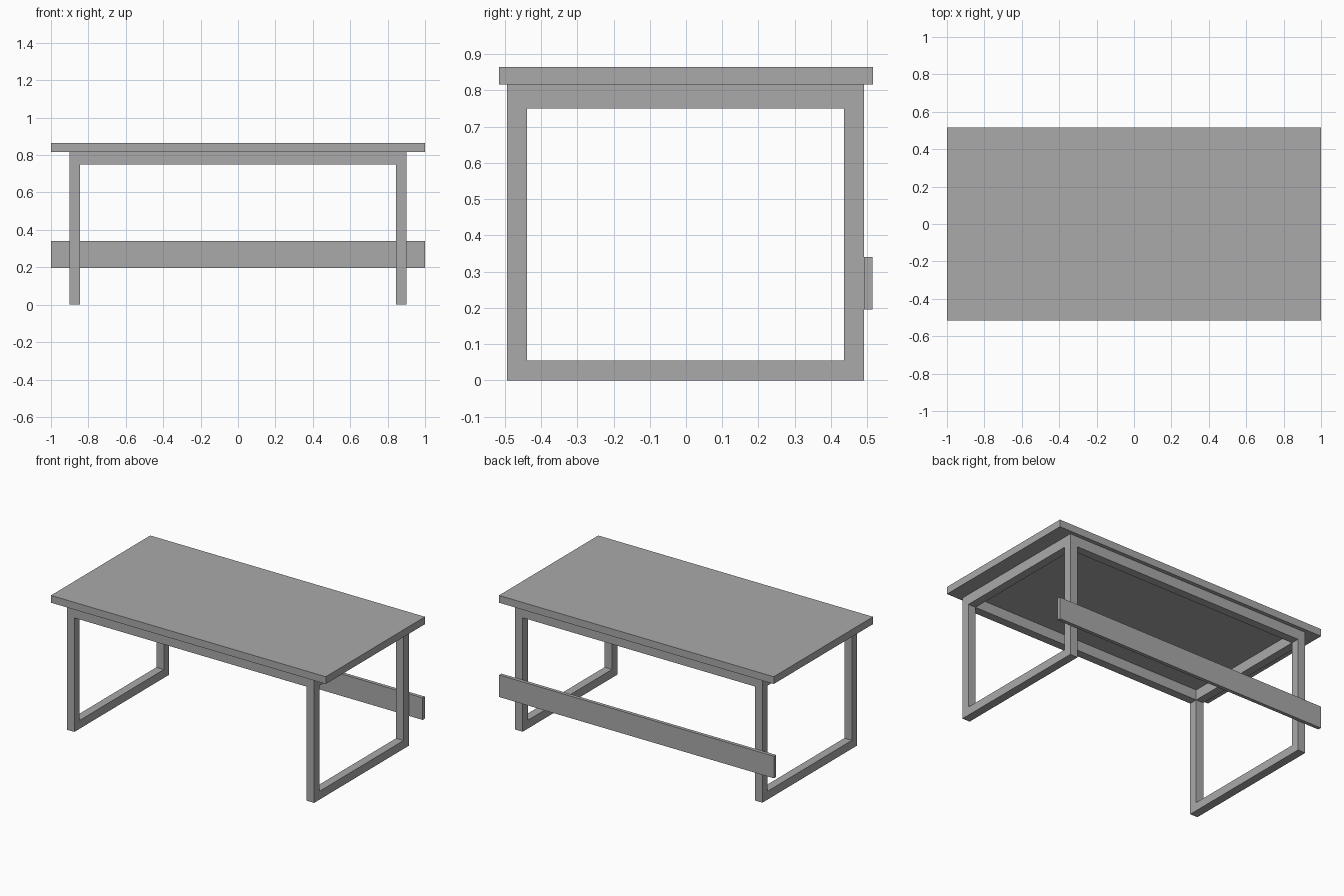
import bpy

cube = bpy.data.objects.get("Cube")
if cube:
    bpy.data.objects.remove(cube, do_unlink=True)

# Single plain finish
grey = bpy.data.materials.new("plain_grey")
grey.use_nodes = True
colour = (0.4, 0.4, 0.4, 1)
grey.diffuse_color = colour
grey.node_tree.nodes["Principled BSDF"].inputs["Base Color"].default_value = colour


def box(name, x, y, z):
    """Box spanning the given (low, high) range on each axis."""
    spans = (x, y, z)
    bpy.ops.mesh.primitive_cube_add(size=1, location=[(a + b) / 2 for a, b in spans])
    obj = bpy.context.object
    obj.name = name
    obj.scale = [b - a for a, b in spans]
    bpy.ops.object.transform_apply(location=False, rotation=False, scale=True)
    obj.data.materials.append(grey)
    return obj


BAR = 0.055                    # thickness of the frame bars
OUT_X = 0.9                    # outer side of the frame
FRONT, BACK = -0.494, 0.491    # front and back of the frame
RAIL, TOP = 0.75, 0.817        # underside of the rails, underside of the top

# Table top
box("table_top", (-1, 1), (-0.516, 0.516), (TOP, 0.865))

# Legs and long rails, front and back
for row, y in (("front", (FRONT, FRONT + BAR)), ("back", (BACK - BAR, BACK))):
    box(row + "_rail", (BAR - OUT_X, OUT_X - BAR), y, (RAIL, TOP))
    for side, x in (("right", (-OUT_X, BAR - OUT_X)), ("left", (OUT_X - BAR, OUT_X))):
        box(f"{row}_{side}_leg", x, y, (0, TOP))

# End rails and floor bars closing each leg frame
for side, x in (("right", (-OUT_X, BAR - OUT_X)), ("left", (OUT_X - BAR, OUT_X))):
    inner = (FRONT + BAR, BACK - BAR)
    box(side + "_end_rail", x, inner, (RAIL, TOP))
    box(side + "_floor_bar", x, inner, (0, BAR))

# Board across the back legs
box("back_board", (-1, 1), (BACK, 0.514), (0.196, 0.341))
